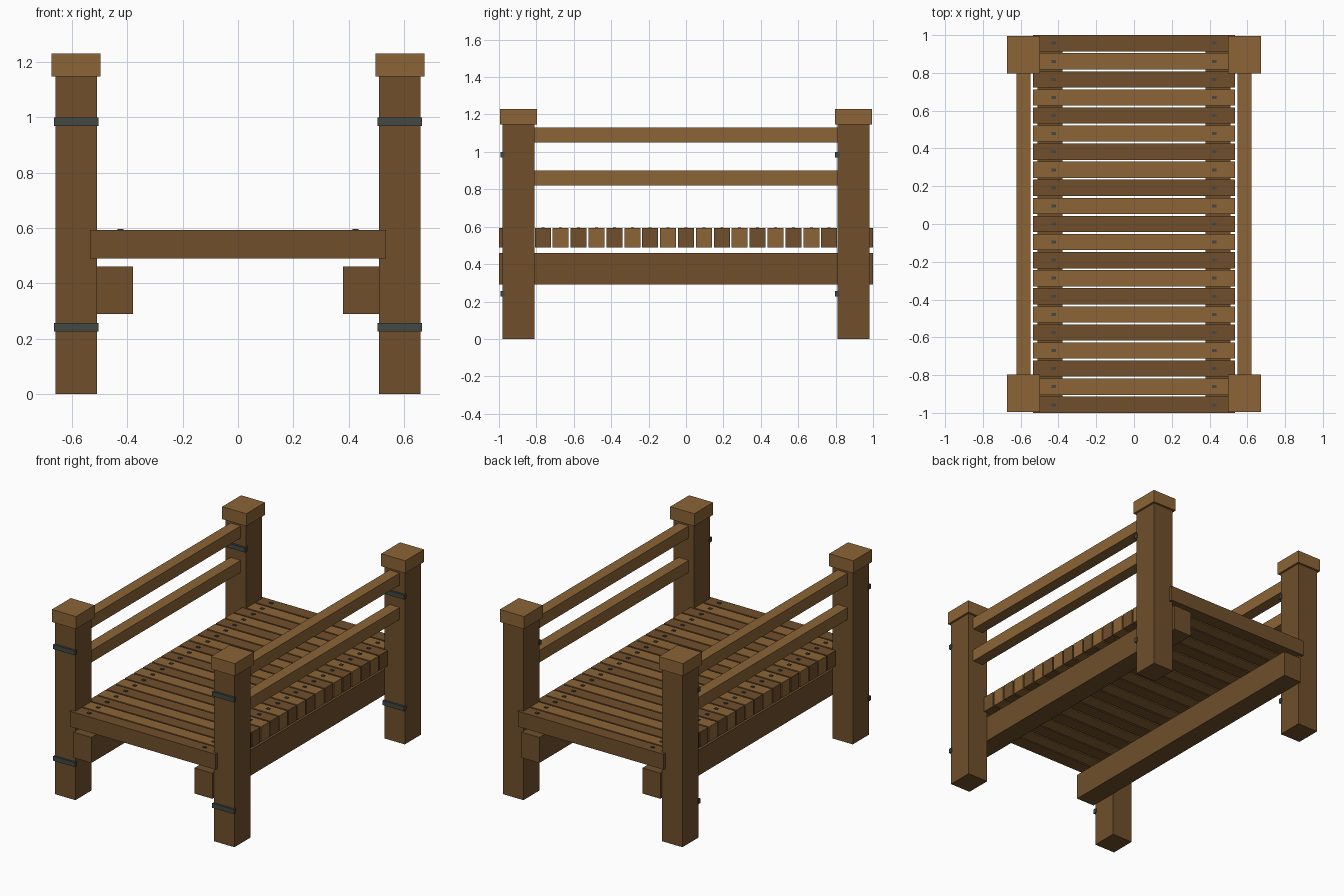
import bpy

if "Cube" in bpy.data.objects:
    bpy.data.objects.remove(bpy.data.objects["Cube"])


def material(name, rgb):
    m = bpy.data.materials.new(name)
    m.diffuse_color = (*rgb, 1)
    m.use_nodes = True
    m.node_tree.nodes["Principled BSDF"].inputs["Base Color"].default_value = m.diffuse_color
    return m


DARK = material("dark_wood", (0.16, 0.078, 0.024))
LIGHT = material("light_wood", (0.26, 0.13, 0.037))
IRON = material("iron", (0.055, 0.065, 0.058))


def box(name, x, y, z, mat):
    """Box from (min, max) ranges along each axis."""
    r = (x, y, z)
    verts = [(x[i], y[j], z[k]) for i in (0, 1) for j in (0, 1) for k in (0, 1)]
    faces = [(0, 1, 3, 2), (4, 6, 7, 5), (0, 4, 5, 1),
             (2, 3, 7, 6), (0, 2, 6, 4), (1, 5, 7, 3)]
    mesh = bpy.data.meshes.new(name)
    mesh.from_pydata(verts, [], faces)
    mesh.materials.append(mat)
    ob = bpy.data.objects.new(name, mesh)
    bpy.context.collection.objects.link(ob)
    return ob


def span(centre, size):
    return (centre - size / 2, centre + size / 2)


for sx, side in ((-1, "left"), (1, "right")):
    px = sx * 0.585
    for sy, end in ((-1, "front"), (1, "back")):
        py = sy * 0.895
        # Post with overhanging cap
        box(f"{end}_{side}_post", span(px, 0.15), span(py, 0.17), (0, 1.147), DARK)
        box(f"{end}_{side}_post_cap", span(px, 0.177), span(py, 0.198), (1.147, 1.23), LIGHT)
        # Iron straps on the front face of each post
        for z, level in ((0.241, "lower"), (0.984, "upper")):
            box(f"{end}_{side}_{level}_strap", span(px, 0.16),
                (py - 0.098, py - 0.075), span(z, 0.03), IRON)
    # Hand rails between the posts
    for z, level in ((0.861, "lower"), (1.09, "upper")):
        box(f"{side}_{level}_rail", span(px, 0.075), (-0.82, 0.82), span(z, 0.08), LIGHT)
    # Beam carrying the deck
    box(f"{side}_beam", span(sx * 0.445, 0.132), (-1, 1), (0.29, 0.46), DARK)

# Deck planks with a nail at each end
COUNT, WIDTH = 21, 0.086
pitch = (2 - WIDTH) / (COUNT - 1)
for i in range(COUNT):
    y = -1 + WIDTH / 2 + i * pitch
    box(f"plank_{i + 1}", (-0.535, 0.535), span(y, WIDTH), (0.49, 0.592),
        LIGHT if i % 2 else DARK)
    for sx, side in ((-1, "left"), (1, "right")):
        box(f"{side}_nail_{i + 1}", span(sx * 0.425, 0.022), span(y, 0.016),
            (0.58, 0.597), IRON)
